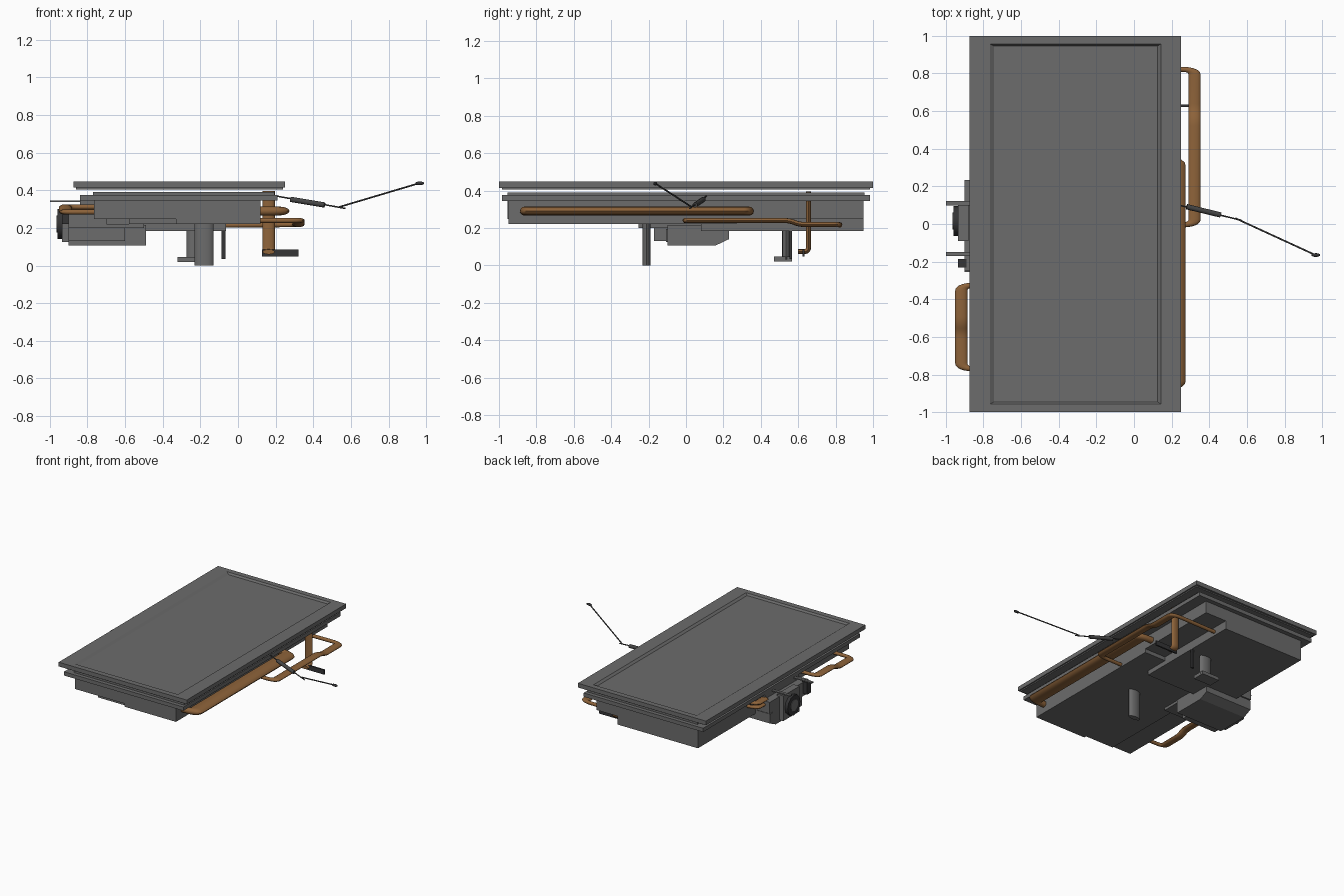
import bpy, bmesh, math
from mathutils import Vector

if "Cube" in bpy.data.objects:
    bpy.data.objects.remove(bpy.data.objects["Cube"])

SX = 2.4  # round parts are stretched along x


def material(name, rgb):
    m = bpy.data.materials.new(name)
    m.diffuse_color = (*rgb, 1)
    m.use_nodes = True
    m.node_tree.nodes["Principled BSDF"].inputs["Base Color"].default_value = m.diffuse_color
    return m


GRAY = material("gray_metal", (0.15, 0.15, 0.15))
BROWN = material("copper_pipe", (0.27, 0.125, 0.042))
DARK = material("dark_rubber", (0.035, 0.035, 0.037))
ROD = material("dark_gray_rod", (0.06, 0.06, 0.06))


def finish(name, bm, mat, smooth=False):
    bmesh.ops.recalc_face_normals(bm, faces=bm.faces)
    me = bpy.data.meshes.new(name)
    bm.to_mesh(me)
    bm.free()
    me.materials.append(mat)
    ob = bpy.data.objects.new(name, me)
    bpy.context.collection.objects.link(ob)
    if smooth:
        shade(ob)
    return ob


def shade(ob):
    bpy.ops.object.select_all(action='DESELECT')
    ob.select_set(True)
    bpy.context.view_layer.objects.active = ob
    bpy.ops.object.shade_smooth_by_angle(angle=math.radians(40))


def box(name, x, y, z, mat=GRAY):
    bm = bmesh.new()
    bmesh.ops.create_cube(bm, size=1)
    for v in bm.verts:
        v.co = [(r[0] + r[1]) / 2 + c * (r[1] - r[0]) for c, r in zip(v.co, (x, y, z))]
    return finish(name, bm, mat)


def prism(name, profile, x0, x1, mat=GRAY):
    """Extrude a (y, z) profile along x."""
    bm = bmesh.new()
    f = bm.faces.new([bm.verts.new((x0, y, z)) for y, z in profile])
    ext = bmesh.ops.extrude_face_region(bm, geom=[f])
    for v in ext["geom"]:
        if isinstance(v, bmesh.types.BMVert):
            v.co.x = x1
    return finish(name, bm, mat)


def fillet(pts, r):
    """Round the inner corners of a path."""
    out = [pts[0]]
    for a, b, c in zip(pts, pts[1:], pts[2:]):
        u, w = a - b, c - b
        k = min(r, u.length * 0.45, w.length * 0.45)
        p, q = b + u.normalized() * k, b + w.normalized() * k
        for i in range(6):
            t = i / 5
            out.append(p * (1 - t) ** 2 + b * 2 * t * (1 - t) + q * t * t)
    return out + [pts[-1]]


def tube(name, pts, r, mat=BROWN, bend=0.03, sx=SX):
    pts = fillet([Vector((x / sx, y, z)) for x, y, z in pts], bend)
    cu = bpy.data.curves.new(name, 'CURVE')
    cu.dimensions = '3D'
    cu.bevel_depth = r
    cu.bevel_resolution = 4
    cu.use_fill_caps = True
    sp = cu.splines.new('POLY')
    sp.points.add(len(pts) - 1)
    for p, v in zip(sp.points, pts):
        p.co = (*v, 1)
    ob = bpy.data.objects.new(name, cu)
    bpy.context.collection.objects.link(ob)
    bpy.ops.object.select_all(action='DESELECT')
    ob.select_set(True)
    bpy.context.view_layer.objects.active = ob
    bpy.ops.object.convert(target='MESH')
    ob = bpy.context.view_layer.objects.active
    for v in ob.data.vertices:
        v.co.x *= sx
    ob.data.materials.clear()
    ob.data.materials.append(mat)
    shade(ob)
    return ob


# Top panel with a shallow sunken centre
bm = bmesh.new()
loops = [[(-0.86, -0.985, 0.405), (0.24, 0.985, 0.405)],
         [(-0.86, -0.985, 0.414), (0.24, 0.985, 0.414)],
         [(-0.875, -1, 0.414), (0.25, 1, 0.414)],
         [(-0.875, -1, 0.447), (0.25, 1, 0.447)],
         [(-0.766, -0.957, 0.447), (0.143, 0.957, 0.447)],
         [(-0.745, -0.946, 0.433), (0.126, 0.946, 0.433)]]
rings = []
for (x0, y0, z), (x1, y1, _) in loops:
    rings.append([bm.verts.new((x, y, z)) for x, y in ((x0, y0), (x1, y0), (x1, y1), (x0, y1))])
for a, b in zip(rings, rings[1:]):
    for i in range(4):
        bm.faces.new((a[i], a[(i + 1) % 4], b[(i + 1) % 4], b[i]))
bm.faces.new(rings[0])
bm.faces.new(rings[-1])
finish("top_panel", bm, GRAY)

# Frame plates under the panel
box("frame_upper", (-0.77, 0.195), (-0.955, 0.955), (0.37, 0.39))
box("frame_lower", (-0.84, 0.21), (-0.985, 0.985), (0.345, 0.375))

# Body boxes
box("front_body", (-0.58, 0.12), (-0.93, 0.27), (0.22, 0.35))
box("front_right_body", (-0.33, 0.12), (-0.95, -0.5), (0.22, 0.35))
box("front_left_body", (-0.765, -0.33), (-0.955, 0.3), (0.247, 0.35))
box("rear_body", (-0.77, 0.12), (0.27, 0.95), (0.25, 0.35))
box("deep_rear_body", (-0.77, -0.065), (0.08, 0.95), (0.184, 0.35))

# Drive unit on the left side
prism("drive_housing", [(-0.1, 0.215), (-0.1, 0.107), (0.16, 0.107), (0.23, 0.14), (0.23, 0.215)], -0.9, -0.49)
box("housing_cover", (-0.875, -0.51), (-0.107, -0.09), (0.125, 0.195))
box("drive_step", (-0.9, -0.6), (-0.17, -0.1), (0.13, 0.22))
box("drive_plate", (-0.9, -0.5), (-0.255, 0.2), (0.2, 0.222))
box("drive_base", (-0.9, -0.7), (-0.25, 0.235), (0.22, 0.31))
box("drive_mount", (-0.84, -0.7), (-0.22, 0.21), (0.24, 0.35))
box("drive_front", (-0.935, -0.88), (-0.09, 0.115), (0.125, 0.325))
for y in (0.11, -0.16):
    box("prong", (-1.0, -0.8), (y - 0.011, y + 0.011), (0.338, 0.347))
box("switch_block", (-0.935, -0.89), (-0.23, -0.185), (0.22, 0.315), DARK)
tube("drive_wheel", [(-0.96, 0.015, 0.22), (-0.92, 0.015, 0.22)], 0.08, DARK, sx=1)
tube("wheel_hub", [(-0.964, 0.015, 0.22), (-0.92, 0.015, 0.22)], 0.045, GRAY, sx=1)

# Pipes
tube("long_pipe", [(0.05, -0.864, 0.29), (0.217, -0.864, 0.29), (0.217, 0.339, 0.29), (0.05, 0.339, 0.29)], 0.024)
tube("stepped_pipe", [(0.05, -0.005, 0.24), (0.322, -0.005, 0.24), (0.322, 0.55, 0.24),
                      (0.322, 0.61, 0.218), (0.322, 0.822, 0.218), (-0.07, 0.822, 0.215)], 0.0135)
tube("left_pipe", [(-0.74, -0.325, 0.312), (-0.918, -0.325, 0.312), (-0.918, -0.52, 0.312),
                   (-0.918, -0.58, 0.285), (-0.918, -0.77, 0.285), (-0.74, -0.77, 0.285)], 0.0135)
for z in (0.312, 0.28):
    tube("small_pipe", [(-0.74, 0.33, z), (-0.835, 0.31, z), (-0.835, 0.2, z)], 0.0125)
tube("pedal_pipe", [(0.163, 0.655, 0.396), (0.163, 0.655, 0.073), (0.163, 0.6, 0.073)], 0.0135)
box("pedal", (0.128, 0.322), (0.622, 0.634), (0.048, 0.085), DARK)

# Support posts
tube("front_post", [(-0.18, -0.212, 0), (-0.18, -0.212, 0.23)], 0.021, GRAY)
tube("rear_post", [(-0.22, 0.535, 0.03), (-0.22, 0.535, 0.2)], 0.022, GRAY)
box("rear_foot", (-0.322, -0.17), (0.47, 0.567), (0.02, 0.046))
box("rear_strip", (-0.088, -0.066), (0.553, 0.568), (0.035, 0.2), DARK)

# Jointed lever on the right side
tube("lever_arm", [(0.19, 0.112, 0.372), (0.57, 0.02, 0.304)], 0.004, ROD, sx=1)
tube("lever_grip", [(0.28, 0.092, 0.352), (0.46, 0.048, 0.322)], 0.014, ROD, sx=1)
tube("lever_rod", [(0.54, 0.03, 0.312), (0.96, -0.163, 0.437)], 0.0045, ROD, sx=1)
bm = bmesh.new()
bmesh.ops.create_uvsphere(bm, u_segments=16, v_segments=8, radius=0.01)
for v in bm.verts:
    v.co = (v.co.x * SX + 0.966, v.co.y - 0.165, v.co.z + 0.437)
finish("lever_knob", bm, DARK, True)
